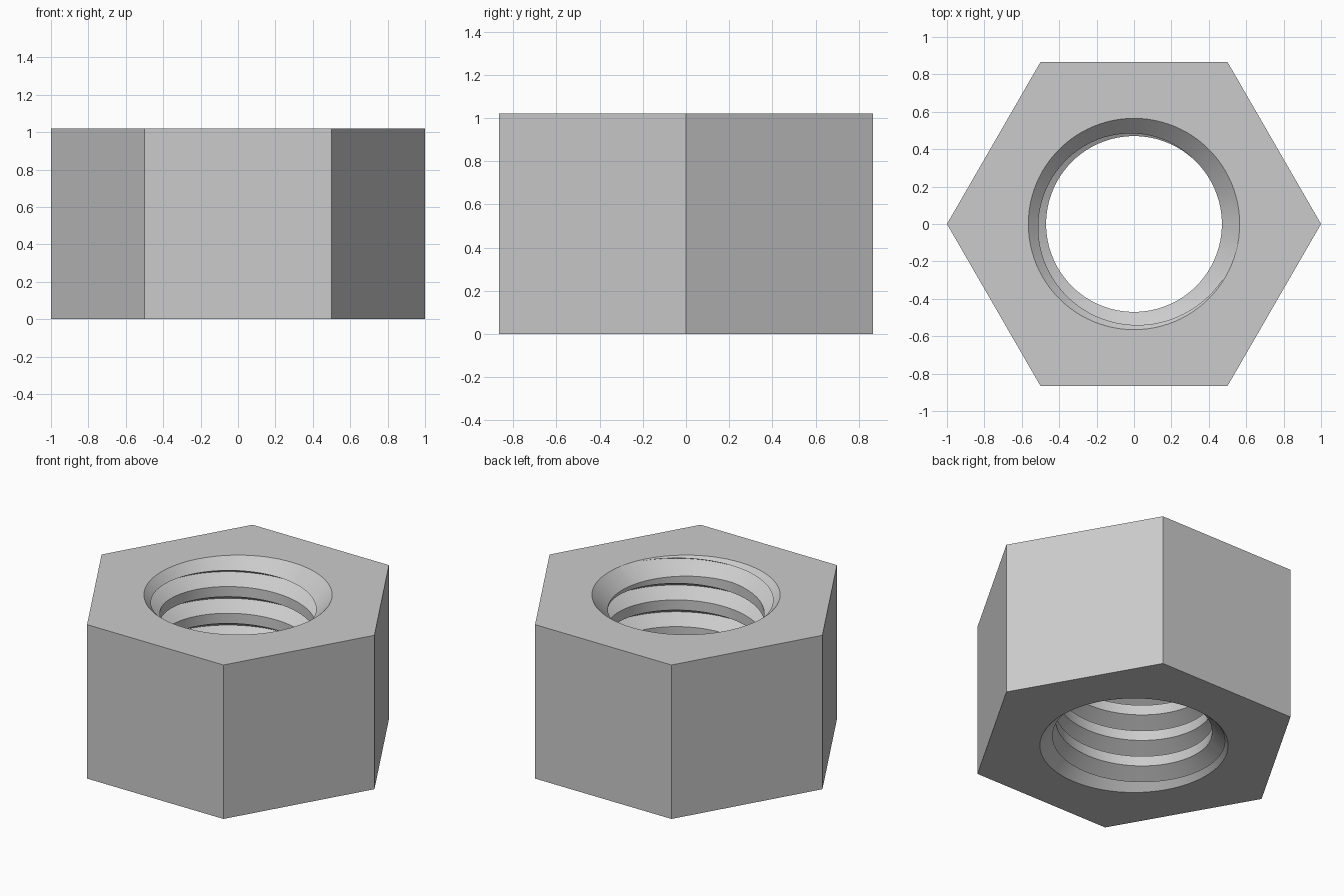
import bpy, bmesh, math

if "Cube" in bpy.data.objects:
    bpy.data.objects.remove(bpy.data.objects["Cube"], do_unlink=True)

HEIGHT = 1.02
CREST_R, ROOT_R = 0.47, 0.565     # thread radii inside the hole
PITCH = 0.177
SEGS, TURNS = 96, 10
START_Z = -0.3365                 # thread starts below the body

steel = bpy.data.materials.new("plain steel grey")
steel.use_nodes = True
steel.diffuse_color = (0.6, 0.6, 0.6, 1)
steel.node_tree.nodes["Principled BSDF"].inputs["Base Color"].default_value = (0.6, 0.6, 0.6, 1)


def make_object(name, bm):
    mesh = bpy.data.meshes.new(name)
    bmesh.ops.recalc_face_normals(bm, faces=bm.faces[:])
    bm.to_mesh(mesh)
    bm.free()
    mesh.materials.append(steel)
    obj = bpy.data.objects.new(name, mesh)
    bpy.context.collection.objects.link(obj)
    return obj


def prism(name, sides, r_low, r_high, z_low, z_high):
    """Capped prism or cone frustum with a corner on +x."""
    bm = bmesh.new()
    rings = [[bm.verts.new((r * math.cos(math.tau * i / sides),
                            r * math.sin(math.tau * i / sides), z))
              for i in range(sides)]
             for r, z in ((r_low, z_low), (r_high, z_high))]
    for ring in rings:
        bm.faces.new(ring)
    for i in range(sides):
        j = (i + 1) % sides
        bm.faces.new((rings[0][i], rings[0][j], rings[1][j], rings[1][i]))
    return make_object(name, bm)


def threaded_rod(name):
    """Right-handed 60 degree thread swept up a helix, then closed."""
    bm = bmesh.new()
    flank = (ROOT_R - CREST_R) * math.tan(math.radians(30))
    profile = ((CREST_R, 0), (CREST_R, PITCH - 2 * flank), (ROOT_R, PITCH - flank))
    last = SEGS * TURNS
    rows = []
    for k in range(last + 1):
        a = math.tau * k / SEGS
        z = START_Z + PITCH * k / SEGS
        rows.append([bm.verts.new((r * math.cos(a), r * math.sin(a), z + dz))
                     for r, dz in profile])
    for k in range(last):
        a, b = rows[k], rows[k + 1]
        for j in (0, 1):
            bm.faces.new((a[j], b[j], b[j + 1], a[j + 1]))
        if k + SEGS < last:
            up_a, up_b = rows[k + SEGS], rows[k + SEGS + 1]
            bm.faces.new((a[2], b[2], up_b[0], up_a[0]))
    # close both ends with a fan to the axis
    open_edges = [e for e in bm.edges if e.is_boundary]
    for side in (True, False):
        edges = [e for e in open_edges if (e.verts[0].co.z < HEIGHT / 2) == side]
        mid = sum(e.verts[0].co.z for e in edges) / len(edges)
        tip = bm.verts.new((0, 0, mid))
        for e in edges:
            bm.faces.new((e.verts[0], e.verts[1], tip))
    return make_object(name, bm)


# hexagonal body
nut = prism("hex_nut_body", 6, 1, 1, 0, HEIGHT)

# threaded hole with a 45 degree chamfer at each end
reach, over = 0.1, 0.05
cutters = [
    threaded_rod("thread_cutter"),
    prism("lower_chamfer_cutter", SEGS, ROOT_R + over, ROOT_R - reach, -over, reach),
    prism("upper_chamfer_cutter", SEGS, ROOT_R - reach, ROOT_R + over,
          HEIGHT - reach, HEIGHT + over),
]
bpy.context.view_layer.objects.active = nut
for cutter in cutters:
    cutter.hide_render = True
    mod = nut.modifiers.new("cut", 'BOOLEAN')
    mod.operation, mod.solver, mod.object = 'DIFFERENCE', 'EXACT', cutter
    bpy.ops.object.modifier_apply(modifier=mod.name)
    bpy.data.objects.remove(cutter, do_unlink=True)

# smooth thread, crisp edges
bpy.ops.object.select_all(action='DESELECT')
nut.select_set(True)
bpy.ops.object.shade_smooth_by_angle(angle=math.radians(25))
